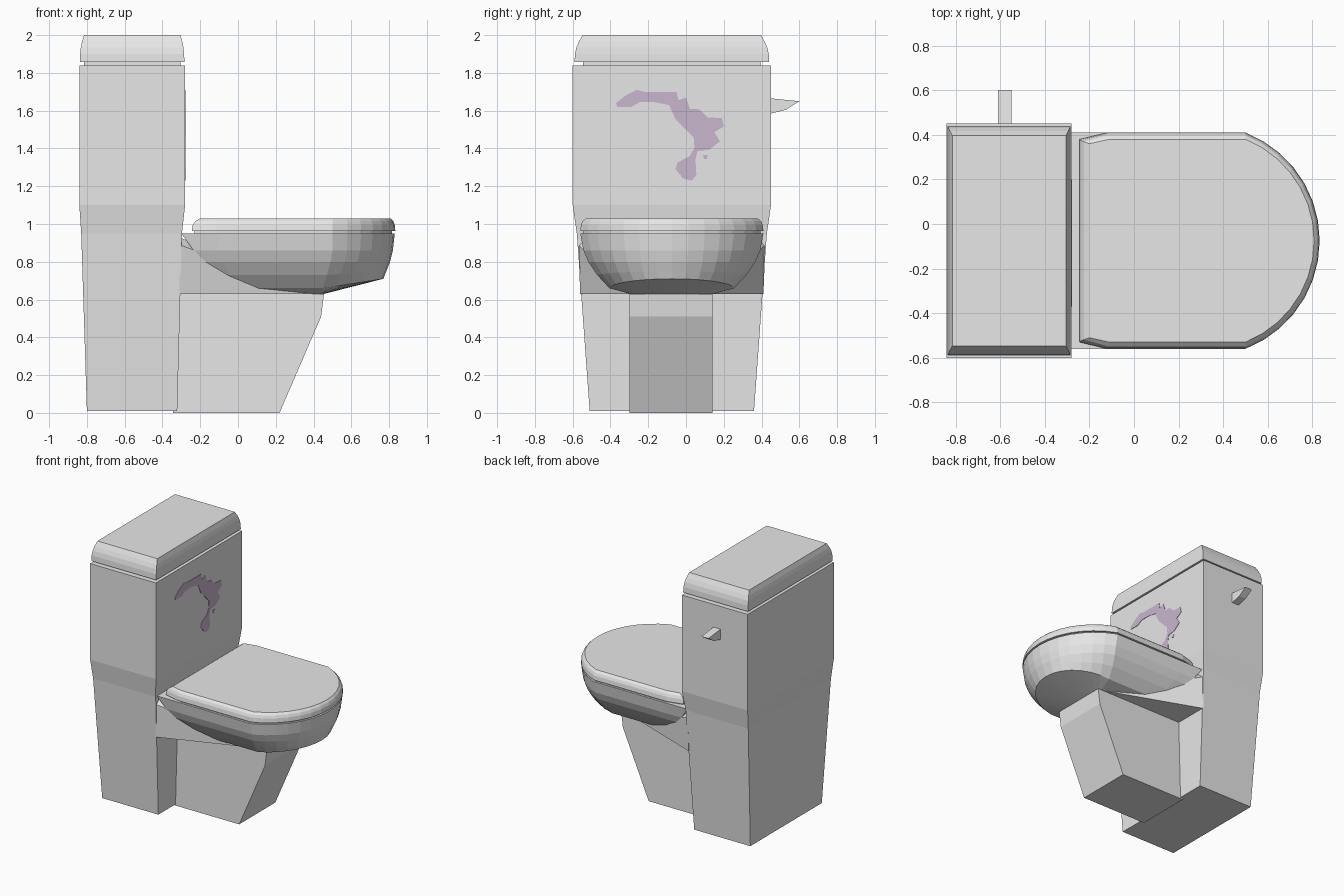
import bpy, bmesh, math

CY = -0.075  # centre line of the body in y


def material(name, col):
    m = bpy.data.materials.new(name)
    m.diffuse_color = (*col, 1)
    return m


WHITE = material("porcelain", (0.8, 0.8, 0.8))
PURPLE = material("purple_stain", (0.59, 0.47, 0.62))


def finish(name, bm, mat):
    bmesh.ops.recalc_face_normals(bm, faces=bm.faces)
    me = bpy.data.meshes.new(name)
    bm.to_mesh(me)
    bm.free()
    me.materials.append(mat)
    ob = bpy.data.objects.new(name, me)
    bpy.context.collection.objects.link(ob)
    return ob


def loft(name, rings, mat=WHITE):
    """Skin equal-length rings of points and cap both ends."""
    bm = bmesh.new()
    vs = [[bm.verts.new(p) for p in r] for r in rings]
    n = len(vs[0])
    for a, b in zip(vs, vs[1:]):
        for i in range(n):
            j = (i + 1) % n
            bm.faces.new((a[i], a[j], b[j], b[i]))
    bm.faces.new(vs[0])
    bm.faces.new(vs[-1])
    return finish(name, bm, mat)


def rect(z, x0, x1, half):
    return [(x0, CY - half, z), (x1, CY - half, z), (x1, CY + half, z), (x0, CY + half, z)]


def d_ring(z, back, back_half, shoulder, half, start, front, lift=0.0, seg=14):
    """D-shaped ring: straight sides, round nose; lift raises the nose."""
    s = front - start
    r = (half * half + s * s) / (2 * s)
    a = math.atan2(half, r - s)
    pts = [(back, -back_half), (shoulder, -half)]
    for i in range(seg + 1):
        t = -a + 2 * a * i / seg
        pts.append((front - r + r * math.cos(t), r * math.sin(t)))
    pts += [(shoulder, half), (back, back_half)]
    return [(x, CY + y, z + lift * max(0, (x - start) / s)) for x, y in pts]


# Tank column
loft("tank", [rect(0.01, -0.80, -0.322, 0.435), rect(0.95, -0.83, -0.297, 0.503),
              rect(1.10, -0.84, -0.28, 0.525), rect(1.84, -0.84, -0.28, 0.525)])
# Recessed gap and rounded tank lid
loft("lid_gap", [rect(1.83, -0.815, -0.305, 0.47), rect(1.87, -0.815, -0.305, 0.47)])
loft("tank_lid", [rect(1.857, -0.837, -0.284, 0.515), rect(1.90, -0.836, -0.285, 0.513),
                  rect(1.935, -0.832, -0.289, 0.505), rect(1.965, -0.826, -0.295, 0.492),
                  rect(2.0, -0.815, -0.305, 0.472)])

# Pedestal: side profile extruded across
profile = [(-0.345, 0), (0.22, 0), (0.44, 0.51), (0.455, 0.63), (-0.345, 0.63)]
loft("pedestal", [[(x, y, z) for x, z in profile] for y in (-0.30, 0.14)])

# Bowl
loft("bowl", [
    d_ring(0.95, -0.30, 0.485, -0.10, 0.485, 0.50, 0.83),
    d_ring(0.86, -0.235, 0.465, -0.10, 0.468, 0.50, 0.82),
    d_ring(0.80, -0.18, 0.44, -0.08, 0.442, 0.49, 0.805),
    d_ring(0.73, -0.11, 0.39, -0.04, 0.395, 0.47, 0.785, 0.02),
    d_ring(0.66, -0.03, 0.33, 0.0, 0.33, 0.45, 0.77, 0.05),
    d_ring(0.63, -0.03, 0.225, 0.0, 0.22, 0.43, 0.455)])

# Bracket joining bowl to tank
bm = bmesh.new()
for s in (-1, 1):
    for x, y, z in [(-0.31, 0.495, 0.89), (-0.31, 0.485, 0.63), (-0.03, 0.33, 0.66),
                    (-0.03, 0.30, 0.63), (0.40, 0.22, 0.63), (-0.31, 0.45, 0.93)]:
        bm.verts.new((x, CY + s * y, z))
bmesh.ops.convex_hull(bm, input=bm.verts)
finish("bracket", bm, WHITE)

# Seat gap and seat lid
loft("seat_gap", [d_ring(z, -0.23, 0.44, -0.10, 0.47, 0.50, 0.815) for z in (0.94, 0.97)])
loft("seat_lid", [
    d_ring(0.962, -0.245, 0.455, -0.12, 0.485, 0.50, 0.833),
    d_ring(0.995, -0.24, 0.45, -0.12, 0.481, 0.50, 0.830),
    d_ring(1.015, -0.225, 0.444, -0.12, 0.472, 0.50, 0.822),
    d_ring(1.03, -0.20, 0.435, -0.11, 0.455, 0.50, 0.808)])

# Flush lever
lever = [(0.44, 1.665), (0.45, 1.665), (0.60, 1.65), (0.53, 1.605), (0.45, 1.585), (0.44, 1.585)]
loft("flush_lever", [[(x, y, z) for y, z in lever] for x in (-0.61, -0.55)])

# Stain on the tank front, as thin plates
stain = [(-.37, 1.64), (-.32, 1.68), (-.26, 1.71), (-.22, 1.70), (-.05, 1.70), (-.04, 1.655),
         (0, 1.67), (.02, 1.61), (.07, 1.607), (.115, 1.565), (.19, 1.56), (.20, 1.517),
         (.15, 1.485), (.18, 1.438), (.125, 1.395), (.06, 1.385), (.05, 1.34), (.055, 1.26),
         (.03, 1.23), (-.015, 1.24), (-.055, 1.29), (-.045, 1.325), (.02, 1.36), (.045, 1.405),
         (.04, 1.46), (-.01, 1.51), (-.055, 1.555), (-.09, 1.63), (-.165, 1.645),
         (-.245, 1.645), (-.29, 1.62), (-.365, 1.62)]
drop = [(.09, 1.365), (.115, 1.365), (.11, 1.345), (.095, 1.345)]
for name, pts in (("stain", stain), ("stain_drop", drop)):
    loft(name, [[(x, y, z) for y, z in pts] for x in (-0.282, -0.277)], PURPLE)
